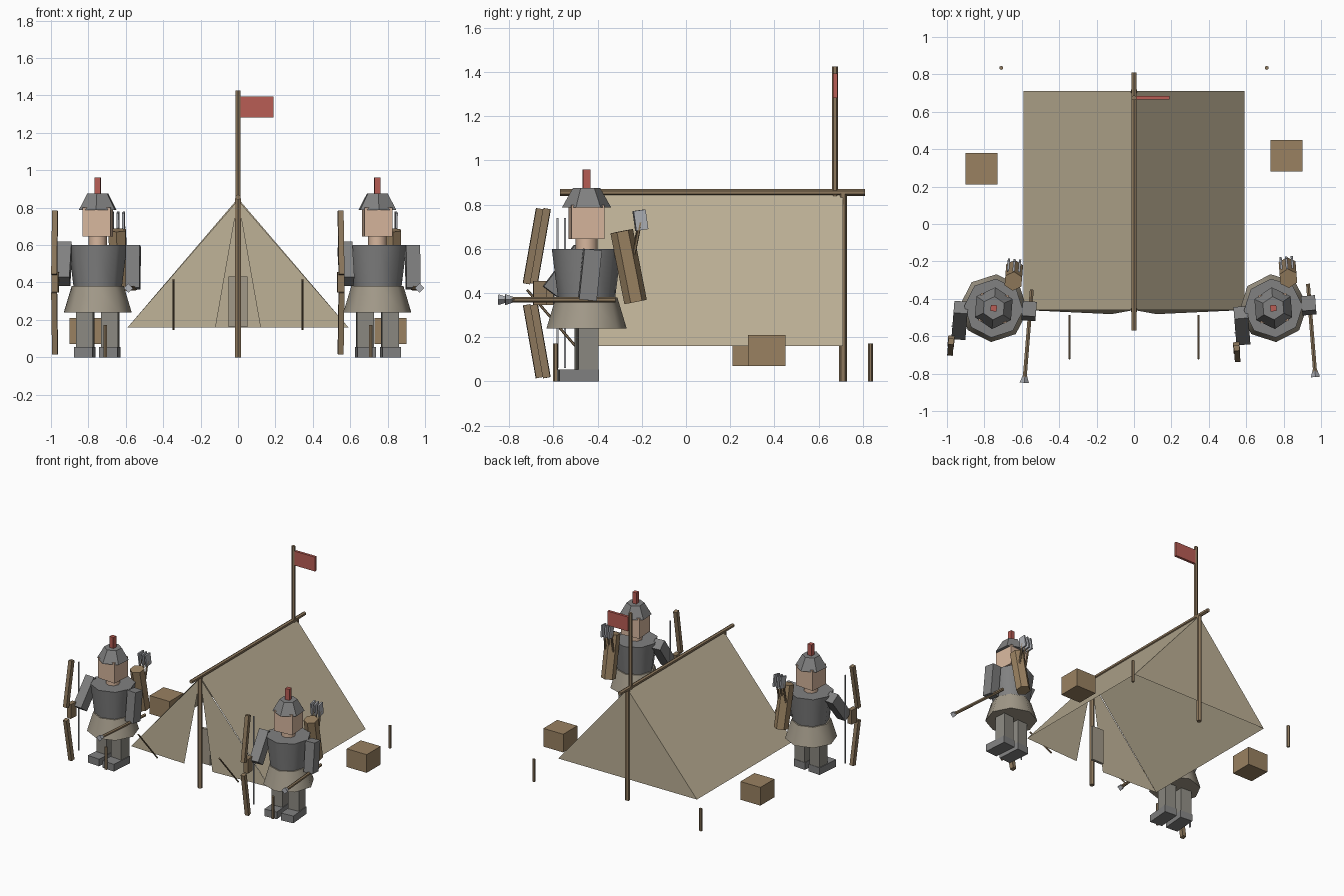
import bpy, bmesh
from math import radians
from mathutils import Matrix, Vector, Euler

if "Cube" in bpy.data.objects:
    bpy.data.objects.remove(bpy.data.objects["Cube"])

COLORS = {
    "canvas": (0.50, 0.43, 0.30), "wood": (0.27, 0.19, 0.11), "crate_wood": (0.32, 0.22, 0.12),
    "red": (0.48, 0.11, 0.09), "skin": (0.68, 0.47, 0.34), "cloth": (0.36, 0.32, 0.25),
    "trouser": (0.26, 0.25, 0.22), "iron": (0.22, 0.22, 0.22), "steel": (0.42, 0.43, 0.46),
}
MATS = {}
for key, rgb in COLORS.items():
    MATS[key] = bpy.data.materials.new(key)
    MATS[key].diffuse_color = (*rgb, 1)


def finish(name, bm, mat, frame=Matrix()):
    bm.transform(frame)
    me = bpy.data.meshes.new(name)
    bm.to_mesh(me)
    bm.free()
    me.materials.append(MATS[mat])
    ob = bpy.data.objects.new(name, me)
    bpy.context.collection.objects.link(ob)
    return ob


def place(loc, rot):
    return Matrix.Translation(loc) @ Euler([radians(a) for a in rot]).to_matrix().to_4x4()


def box(name, loc, size, mat, rot=(0, 0, 0), frame=Matrix()):
    bm = bmesh.new()
    bmesh.ops.create_cube(bm, size=1, matrix=place(loc, rot) @ Matrix.Diagonal((*size, 1)))
    return finish(name, bm, mat, frame)


def tube(name, a, b, r1, r2, mat, sides=6, smooth=False, spin=0, frame=Matrix()):
    """Cylinder or cone frustum from point a (radius r1) to point b (radius r2)."""
    a, b = Vector(a), Vector(b)
    d = b - a
    m = Matrix.Translation((a + b) / 2) @ d.to_track_quat('Z', 'Y').to_matrix().to_4x4()
    m = m @ Matrix.Rotation(radians(spin), 4, 'Z')
    bm = bmesh.new()
    bmesh.ops.create_cone(bm, cap_ends=True, segments=sides, radius1=r1, radius2=r2,
                          depth=d.length, matrix=m)
    if smooth:
        for f in bm.faces:
            f.smooth = len(f.verts) == 4
        for e in bm.edges:
            e.smooth = all(f.smooth for f in e.link_faces)
    return finish(name, bm, mat, frame)


def sheet(name, polys, mat):
    bm = bmesh.new()
    for poly in polys:
        bm.faces.new([bm.verts.new(p) for p in poly])
    bmesh.ops.remove_doubles(bm, verts=bm.verts, dist=1e-5)
    return finish(name, bm, mat)


# Tent canvas: open-bottomed roof, closed back, two front flaps
F, B, W, Z0, Z1 = -0.46, 0.71, 0.59, 0.16, 0.85
sheet("tent_roof", [[(0, F, Z1), (s * W, F, Z0), (s * W, B, Z0), (0, B, Z1)][::s] for s in (-1, 1)], "canvas")
sheet("tent_back", [[(-W, B, Z0), (0, B, Z1), (W, B, Z0)]], "canvas")
for s, side in ((-1, "left"), (1, "right")):
    sheet("tent_flap_" + side, [[(0, F, Z1 - 0.01), (s * W, F, Z0), (s * 0.12, -0.482, Z0)]], "canvas")
box("doorway_board", (0, -0.40, 0.297), (0.10, 0.02, 0.27), "cloth")

# Tent frame
tube("ridge_pole", (0, -0.57, 0.855), (0, 0.81, 0.855), 0.015, 0.015, "wood")
for y, end in ((F, "front"), (B, "back")):
    tube(end + "_pole", (0, y, 0), (0, y, 0.85), 0.018, 0.018, "wood")
tube("flag_pole", (0, 0.675, 0.84), (0, 0.675, 1.425), 0.014, 0.014, "wood")
box("flag", (0.102, 0.675, 1.338), (0.175, 0.02, 0.11), "red")

# Stakes, guy sticks and crates
for s, side in ((-1, "left"), (1, "right")):
    for y, end in ((-0.59, "front"), (0.835, "back")):
        tube(f"stake_{end}_{side}", (s * 0.71, y, 0), (s * 0.71, y, 0.172), 0.011, 0.011, "wood")
    tube("guy_stick_" + side, (s * 0.345, -0.72, 0.415), (s * 0.345, -0.49, 0.148), 0.006, 0.006, "wood")
box("crate_left", (-0.815, 0.295, 0.14), (0.17, 0.17, 0.14), "crate_wood")
box("crate_right", (0.815, 0.365, 0.14), (0.17, 0.17, 0.14), "crate_wood")


def guard(tag, x, turn):
    fr = Matrix.Translation((x, -0.45, 0)) @ Matrix.Rotation(radians(turn), 4, 'Z')

    def b(name, loc, size, mat, rx=0, ry=0):
        box(f"{tag}_{name}", loc, size, mat, (rx, ry, 0), fr)

    def t(name, a, c, r1, r2, mat, sides=6, smooth=False, spin=0):
        tube(f"{tag}_{name}", a, c, r1, r2, mat, sides, smooth, spin, fr)

    # Legs and boots
    for s, side in ((-1, "left"), (1, "right")):
        b("leg_" + side, (s * 0.067, 0, 0.16), (0.09, 0.09, 0.22), "trouser")
        b("boot_" + side, (s * 0.067, -0.042, 0.0275), (0.10, 0.18, 0.055), "iron")
    # Body
    t("skirt", (0, 0, 0.24), (0, 0, 0.38), 0.182, 0.14, "cloth", 8, True)
    t("torso", (0, 0, 0.38), (0, 0, 0.60), 0.13, 0.158, "iron", 8, True)
    t("neck", (0, 0, 0.59), (0, 0, 0.66), 0.05, 0.05, "skin", 8, True)
    b("head", (0, 0, 0.722), (0.15, 0.15, 0.155), "skin")
    t("helmet", (0, 0, 0.787), (0, 0, 0.875), 0.112, 0.062, "iron", 6)
    b("plume", (0, 0, 0.915), (0.033, 0.033, 0.09), "red")
    # Arms
    b("bow_arm", (-0.175, -0.08, 0.50), (0.075, 0.08, 0.235), "iron", -37)
    b("arrow_arm", (0.19, 0, 0.482), (0.075, 0.08, 0.23), "iron", -6)
    # Bow
    b("bow_upper_limb", (-0.213, -0.226, 0.612), (0.03, 0.032, 0.345), "wood", -10)
    b("bow_lower_limb", (-0.213, -0.226, 0.182), (0.03, 0.032, 0.335), "wood", 10)
    b("bow_grip", (-0.213, -0.195, 0.40), (0.035, 0.06, 0.11), "wood")
    b("bow_string", (-0.213, -0.115, 0.40), (0.008, 0.008, 0.68), "steel")
    # Held arrow with its flared head
    t("arrow_shaft", (0.195, 0.115, 0.37), (0.195, -0.36, 0.37), 0.012, 0.012, "wood")
    t("arrow_head", (0.195, -0.385, 0.37), (0.195, -0.32, 0.37), 0.025, 0.003, "steel", 4)
    # Quiver and spare arrows
    t("quiver", (0.093, 0.215, 0.36), (0.093, 0.152, 0.68), 0.052, 0.052, "crate_wood", 6)
    for i, dx in enumerate((0.06, 0.09, 0.12)):
        t(f"spare_shaft_{i}", (dx, 0.19, 0.50), (dx, 0.235, 0.72), 0.007, 0.007, "wood")
        b(f"fletching_{i}", (dx, 0.237, 0.73), (0.012, 0.055, 0.09), "steel", 8)


guard("left_guard", -0.75, -4.6)
guard("right_guard", 0.745, 4.6)

for m in bpy.data.materials:
    if m.users and not m.is_grease_pencil:
        m.use_nodes = True
        m.node_tree.nodes["Principled BSDF"].inputs["Base Color"].default_value = m.diffuse_color
